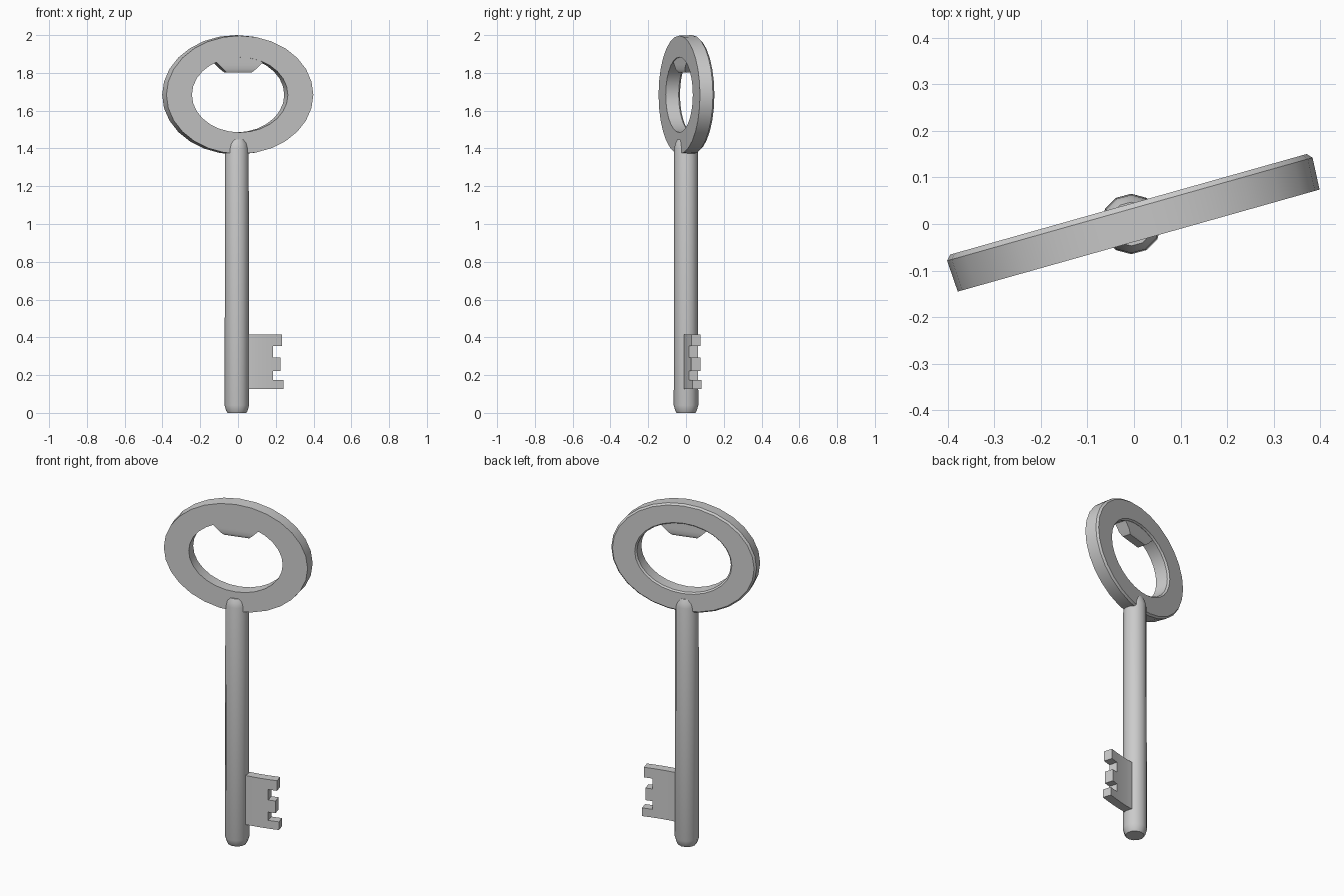
import bpy, bmesh, math

if "Cube" in bpy.data.objects:
    bpy.data.objects.remove(bpy.data.objects["Cube"])

ANGLE = math.radians(15.75)  # bow is turned about the shaft


def make_object(name, bm, location=(0, 0, 0), turn=0.0, smooth=30):
    bmesh.ops.remove_doubles(bm, verts=bm.verts, dist=1e-5)
    bmesh.ops.recalc_face_normals(bm, faces=bm.faces)
    mesh = bpy.data.meshes.new(name)
    bm.to_mesh(mesh)
    bm.free()
    obj = bpy.data.objects.new(name, mesh)
    bpy.context.collection.objects.link(obj)
    obj.location = location
    obj.rotation_euler.z = turn
    bpy.ops.object.select_all(action='DESELECT')
    obj.select_set(True)
    bpy.context.view_layer.objects.active = obj
    bpy.ops.object.shade_smooth_by_angle(angle=math.radians(smooth))
    return obj


def bridge(bm, rings, closed=False, caps=False):
    n = len(rings[0])
    loops = [[bm.verts.new(p) for p in r] for r in rings]
    pairs = list(zip(loops, loops[1:])) + ([(loops[-1], loops[0])] if closed else [])
    for a, b in pairs:
        for i in range(n):
            j = (i + 1) % n
            bm.faces.new((a[i], a[j], b[j], b[i]))
    if caps:
        bm.faces.new(loops[0])
        bm.faces.new(loops[-1])


def ellipse(a, b, y, n=28):
    return [(a * math.cos(2 * math.pi * i / n), y, b * math.sin(2 * math.pi * i / n))
            for i in range(n)]


# Oval bow: one cross-section swept round, chamfered on the back
bm = bmesh.new()
bridge(bm, [ellipse(*s) for s in (
    (0.404, 0.313, -0.037), (0.408, 0.316, 0.033), (0.398, 0.307, 0.044),
    (0.273, 0.206, 0.044), (0.264, 0.199, 0.034), (0.264, 0.199, -0.037))], closed=True)
make_object("bow", bm, (0, 0, 1.684), ANGLE)

# Tapered lug hanging inside the top of the bow
bm = bmesh.new()
bridge(bm, [[(-w, -d, z), (w, -d, z), (w, d, z), (-w, d, z)] for z, w, d in (
    (1.91, 0.14, 0.033), (1.86, 0.132, 0.033), (1.842, 0.112, 0.033),
    (1.82, 0.09, 0.032), (1.803, 0.07, 0.023))], caps=True)
make_object("bow_lug", bm, (0, 0, 0), ANGLE)

# Round shaft with chamfered ends
bm = bmesh.new()
bridge(bm, [[(r * math.cos(math.pi * i / 6), r * math.sin(math.pi * i / 6), z)
             for i in range(12)] for z, r in (
    (0, 0.05), (0.012, 0.057), (0.04, 0.065), (1.40, 0.0625),
    (1.425, 0.057), (1.447, 0.047))], caps=True)
make_object("shaft", bm, (-0.006, 0, 0), 0, 40)

# Bit: slightly curved plate with three teeth, thickened both ways
path = [(0.02, 0.010), (0.06, 0.014), (0.10, 0.021), (0.14, 0.030), (0.178, 0.040)]
levels = [0.127, 0.175, 0.223, 0.294, 0.355, 0.414]
tips = {0: 0.235, 2: 0.217, 4: 0.225}
bm = bmesh.new()
for row, (z0, z1) in enumerate(zip(levels, levels[1:])):
    pts = list(path)
    if row in tips:
        pts.append((tips[row], 0.040 + (tips[row] - 0.178) * 0.3))
    for (x0, y0), (x1, y1) in zip(pts, pts[1:]):
        bm.faces.new([bm.verts.new(p) for p in (
            (x0, y0, z0), (x1, y1, z0), (x1, y1, z1), (x0, y0, z1))])
bit = make_object("bit", bm)
solid = bit.modifiers.new("thickness", 'SOLIDIFY')
solid.thickness = 0.05
solid.offset = 0
bpy.ops.object.modifier_apply(modifier=solid.name)
bpy.ops.object.shade_smooth_by_angle(angle=math.radians(30))
